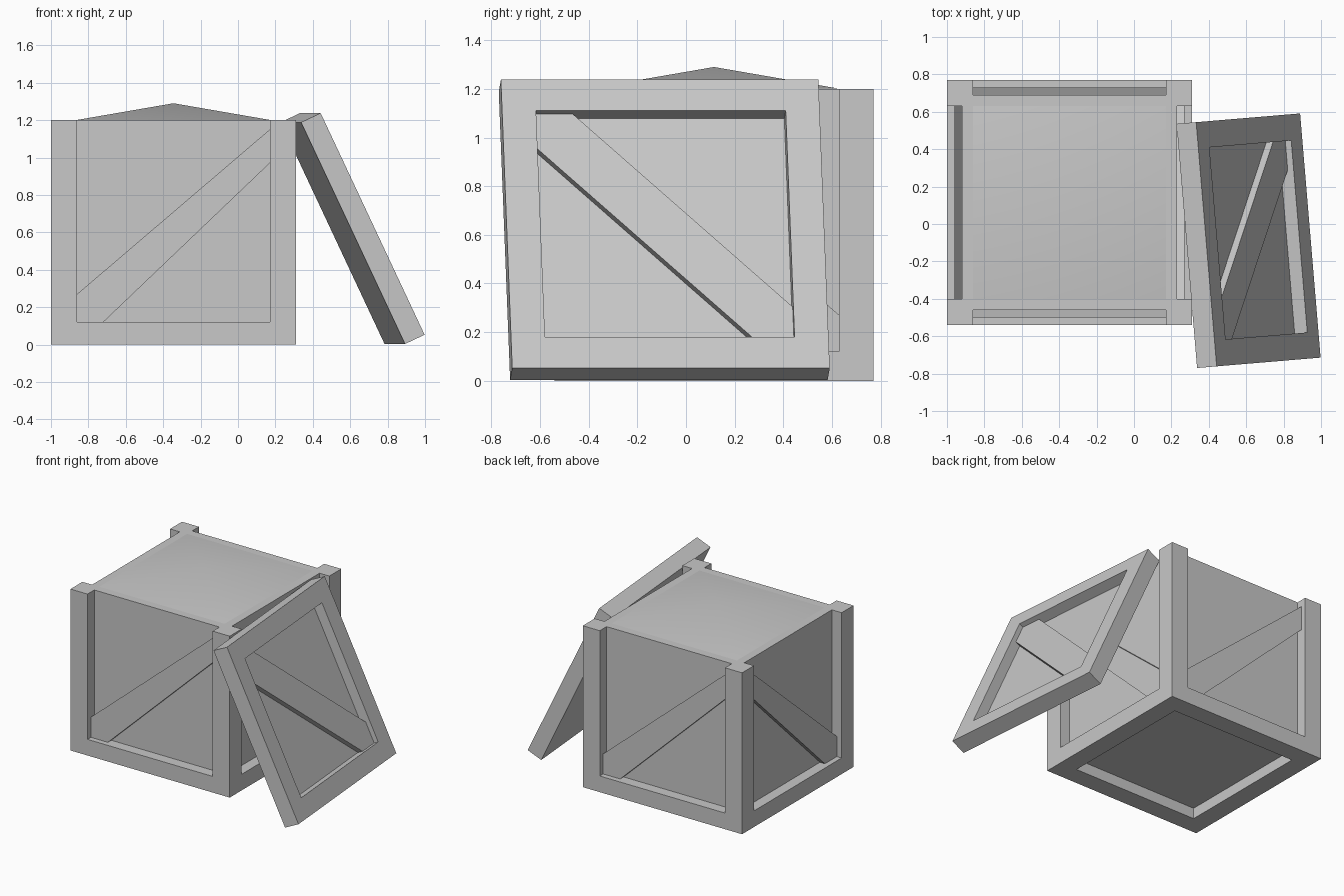
import bpy
import bmesh
from math import radians, sin, cos
from mathutils import Vector, Matrix

if "Cube" in bpy.data.objects:
    bpy.data.objects.remove(bpy.data.objects["Cube"], do_unlink=True)

GREY = (0.58, 0.58, 0.58, 1)
material = bpy.data.materials.new("plain grey")
material.use_nodes = True
material.diffuse_color = GREY
material.node_tree.nodes["Principled BSDF"].inputs["Base Color"].default_value = GREY

HALF = 0.655          # half width of crate and lid
OPEN = 0.515          # half width of the panel openings
HEIGHT = 1.2
RECESS = 0.08         # panel depth behind the frame
RAIL = 0.12
CENTRE = Vector((-0.345, 0.115, 0))


def add_object(name, bm):
    bmesh.ops.recalc_face_normals(bm, faces=bm.faces)
    mesh = bpy.data.meshes.new(name)
    bm.to_mesh(mesh)
    bm.free()
    mesh.materials.append(material)
    obj = bpy.data.objects.new(name, mesh)
    bpy.context.collection.objects.link(obj)
    return obj


def prism(bm, points, near, far, frame):
    """Extrude an outline given in (u, v) from depth near to far along the frame normal."""
    lower = [bm.verts.new(frame @ Vector((u, v, near))) for u, v in points]
    upper = [bm.verts.new(frame @ Vector((u, v, far))) for u, v in points]
    bm.faces.new(lower[::-1])
    bm.faces.new(upper)
    for i in range(len(points)):
        j = (i + 1) % len(points)
        bm.faces.new((lower[i], lower[j], upper[j], upper[i]))


def rect(u0, u1, v0, v1):
    return [(u0, v0), (u1, v0), (u1, v1), (u0, v1)]


def basis(u, v, n, origin):
    return Matrix((u, v, n)).transposed().to_4x4().copy() if origin is None else \
        Matrix.Translation(origin) @ Matrix((u, v, n)).transposed().to_4x4()


ground = Matrix.Translation(CENTRE)

# Crate frame: corner posts and bottom rails
bm = bmesh.new()
for sx in (-1, 1):
    for sy in (-1, 1):
        us, vs = sorted((sx * OPEN, sx * HALF)), sorted((sy * OPEN, sy * HALF))
        prism(bm, rect(*us, *vs), 0, HEIGHT, ground)
for s in (-1, 1):
    span = sorted((s * OPEN, s * HALF))
    prism(bm, rect(-OPEN, OPEN, *span), 0, RAIL, ground)
    prism(bm, rect(*span, -OPEN, OPEN), 0, RAIL, ground)
add_object("crate_frame", bm)

# Recessed panels and floor, filled to the rim
bm = bmesh.new()
inner = HALF - RECESS
prism(bm, rect(-inner, inner, -inner, inner), RECESS, HEIGHT, ground)
add_object("crate_panels", bm)

# Diagonal brace on each side, alternating in direction
brace = [(-OPEN, RAIL), (-0.375, RAIL), (OPEN, 0.97), (OPEN, 1.15), (-OPEN, 0.27)]
for i, side in enumerate(("front", "right", "back", "left")):
    a = radians(90 * i)
    n = Vector((sin(a), -cos(a), 0))
    frame = basis(Vector((cos(a), sin(a), 0)), Vector((0, 0, 1)), n, CENTRE + n * HALF)
    flip = -1 if i % 2 else 1
    bm = bmesh.new()
    prism(bm, [(flip * u, v) for u, v in brace], -RECESS, -RECESS / 2, frame)
    add_object(side + "_brace", bm)

# Low heaped contents
bm = bmesh.new()
base = [bm.verts.new(CENTRE + Vector((u, v, HEIGHT + 0.001)))
        for u, v in rect(-OPEN, OPEN, -OPEN, OPEN)]
peak = bm.verts.new(CENTRE + Vector((0, 0, 1.29)))
for i in range(4):
    bm.faces.new((base[i], base[(i + 1) % 4], peak))
heap = add_object("heaped_contents", bm)
for face in heap.data.polygons:
    face.use_smooth = True

# Leaning lid: frame, recessed panel and brace
turn = radians(4.8)
lean = radians(25.2)
lid_u = Vector((-sin(turn), cos(turn), 0))
lid_n = Vector((cos(turn) * cos(lean), sin(turn) * cos(lean), sin(lean)))
lid = basis(lid_u, lid_n.cross(lid_u), lid_n, Vector((0.665, -0.085, 0.645)))
THICK = 0.116

bm = bmesh.new()
for s in (-1, 1):
    span = sorted((s * OPEN, s * HALF))
    prism(bm, rect(-HALF, HALF, *span), -THICK, 0, lid)
    prism(bm, rect(*span, -OPEN, OPEN), -THICK, 0, lid)
add_object("lid_frame", bm)

bm = bmesh.new()
prism(bm, rect(-OPEN, OPEN, -OPEN, OPEN), -THICK, -0.075, lid)
add_object("lid_panel", bm)

bm = bmesh.new()
half_brace = [(-OPEN, 0.36), (-OPEN, OPEN), (-0.36, OPEN)]
outline = half_brace + [(-u, -v) for u, v in half_brace]
prism(bm, outline, -0.075, -0.035, lid)
add_object("lid_brace", bm)
